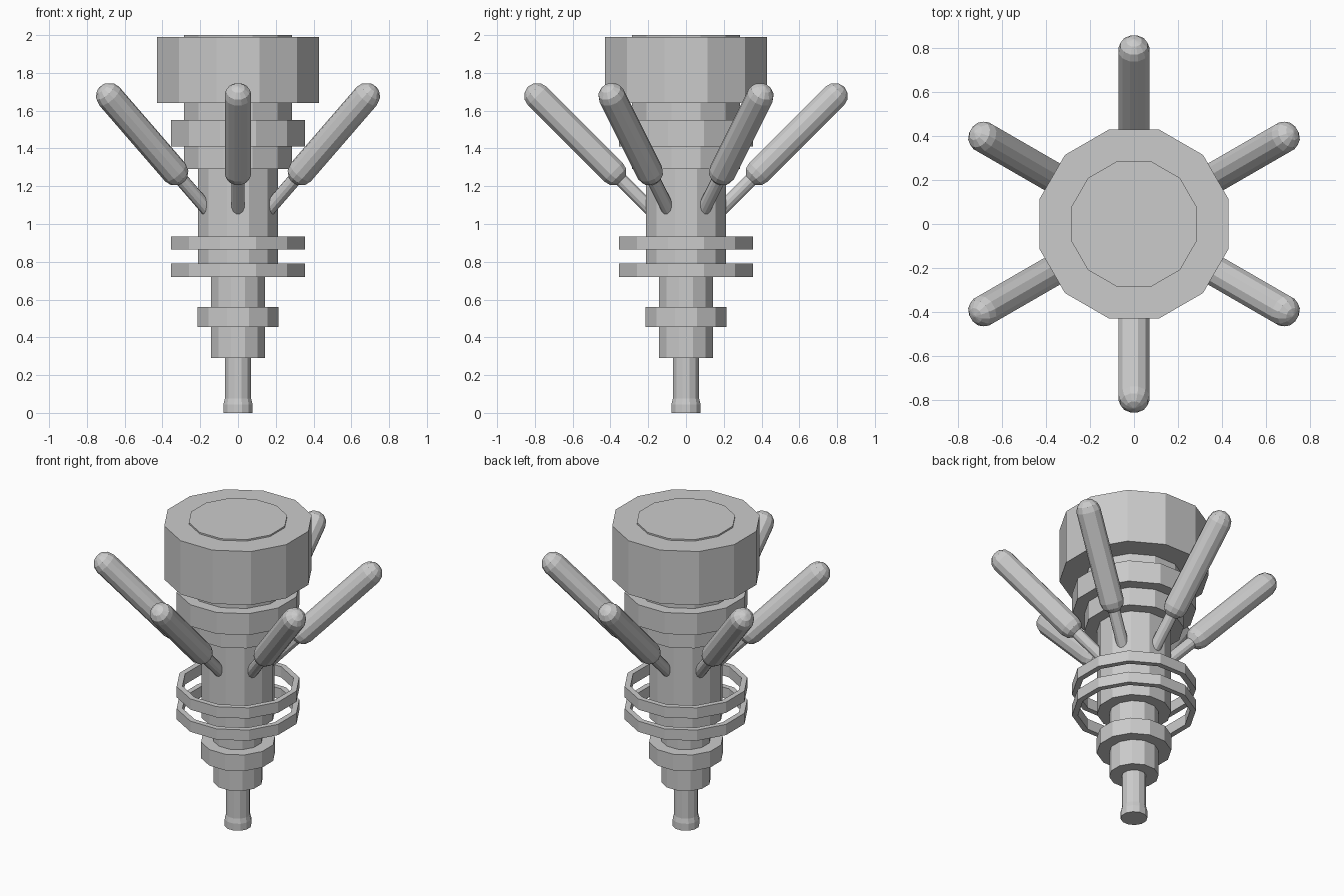
import bpy, bmesh, math
from mathutils import Matrix, Vector

if "Cube" in bpy.data.objects:
    bpy.data.objects.remove(bpy.data.objects["Cube"])

SIDES = 12
FLAT = math.cos(math.pi / SIDES)  # flat-to-centre / corner radius


def lathe(name, profile, ring=False, matrix=None):
    """Spin (half width across flats, z) points into a 12-sided solid, or a closed hollow ring."""
    bm = bmesh.new()
    loops = []
    for r, z in profile:
        R = r / FLAT
        loops.append([bm.verts.new((R * math.cos((i + 0.5) * math.tau / SIDES),
                                    R * math.sin((i + 0.5) * math.tau / SIDES), z))
                      for i in range(SIDES)])
    pairs = list(zip(loops, loops[1:]))
    if ring:
        pairs.append((loops[-1], loops[0]))
    else:
        bm.faces.new(loops[0][::-1])
        bm.faces.new(loops[-1])
    for a, b in pairs:
        for i in range(SIDES):
            j = (i + 1) % SIDES
            bm.faces.new((a[i], a[j], b[j], b[i]))
    bmesh.ops.recalc_face_normals(bm, faces=bm.faces)
    me = bpy.data.meshes.new(name)
    bm.to_mesh(me)
    bm.free()
    ob = bpy.data.objects.new(name, me)
    if matrix is not None:
        ob.matrix_world = matrix
    bpy.context.collection.objects.link(ob)
    return ob


def cylinder(name, r, z0, z1):
    return lathe(name, [(r, z0), (r, z1)])


# Central column, bottom to top
lathe("foot_pin", [(0.077, 0), (0.077, 0.045), (0.07, 0.075), (0.07, 0.30)])
cylinder("lower_shaft", 0.142, 0.29, 0.74)
cylinder("lower_collar", 0.214, 0.455, 0.56)
cylinder("middle_shaft", 0.213, 0.72, 1.30)
cylinder("upper_shaft", 0.285, 1.29, 2.0)
cylinder("upper_collar", 0.356, 1.41, 1.55)
cylinder("head", 0.428, 1.64, 1.99)

# Two hollow bands floating around the column
for n, (z0, z1) in enumerate([(0.72, 0.79), (0.865, 0.935)], 1):
    lathe(f"hollow_band_{n}", [(0.356, z0), (0.356, z1), (0.322, z1), (0.322, z0)], ring=True)

# Six radiating arms: thin rod plus round-ended grip, rising at 45 degrees
start, low, high = Vector((0.13, 0, 1.02)), Vector((0.385, 0, 1.275)), Vector((0.787, 0, 1.677))
grip_len, rod_len, gr = (high - low).length, (low - start).length, 0.07
steps = [math.radians(a) for a in (86, 60, 30, 0)]
grip = [(gr * math.cos(a), -gr * math.sin(a)) for a in steps]
grip += [(gr * math.cos(a), grip_len + gr * math.sin(a)) for a in reversed(steps)]
tilt = Matrix.Rotation(math.radians(45), 4, 'Y')
for k in range(6):
    turn = Matrix.Rotation(math.radians(30 + 60 * k), 4, 'Z')
    lathe(f"arm_rod_{k + 1}", [(0.035, 0), (0.035, rod_len)],
          matrix=turn @ Matrix.Translation(start) @ tilt)
    lathe(f"arm_grip_{k + 1}", grip, matrix=turn @ Matrix.Translation(low) @ tilt)
